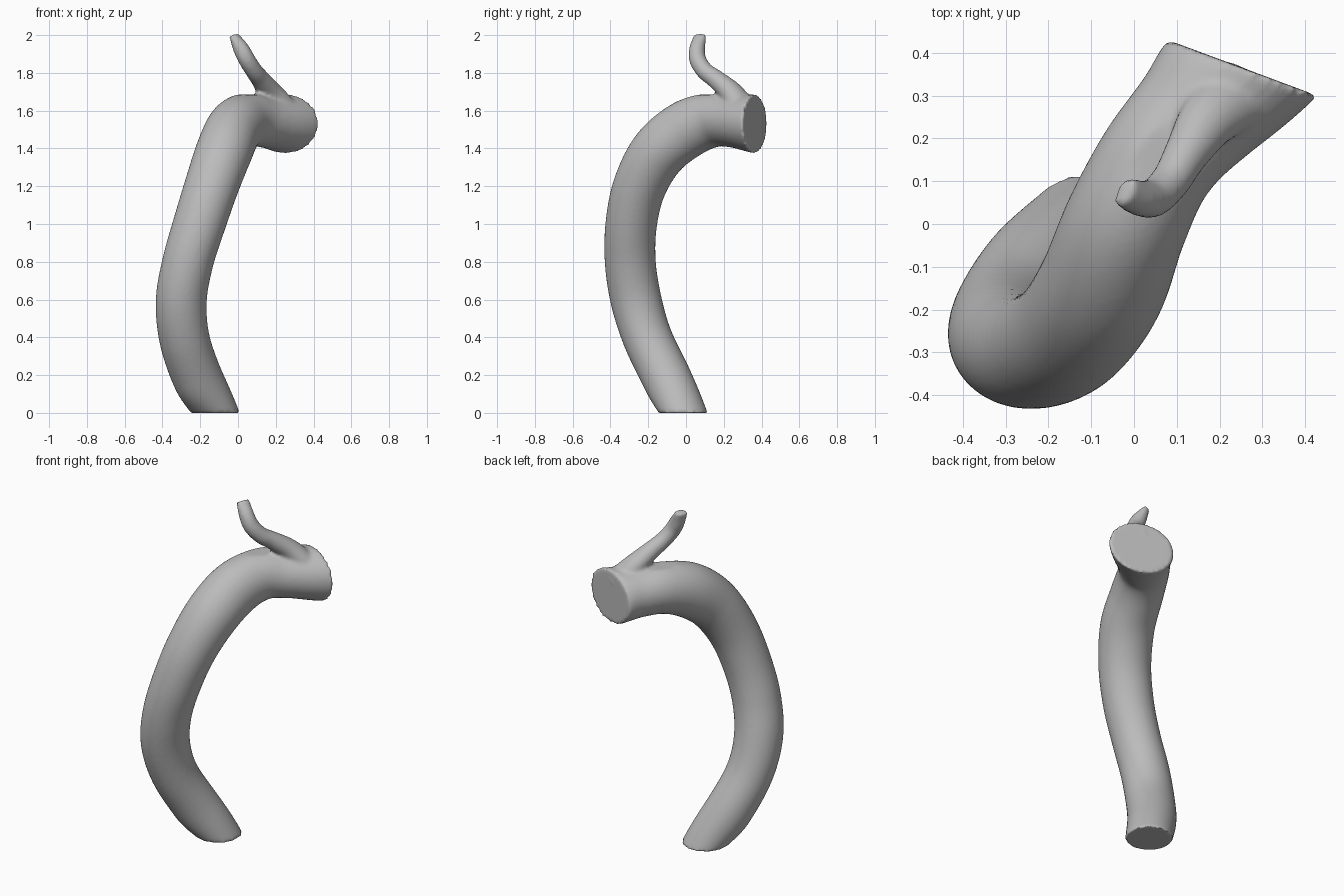
import bpy, bmesh, math
from mathutils import Vector

cube = bpy.data.objects.get("Cube")
if cube:
    bpy.data.objects.remove(cube)

bark = bpy.data.materials.new("grey_bark")
bark.use_nodes = True
grey = (0.5, 0.5, 0.5, 1)
bark.diffuse_color = grey
bark.node_tree.nodes["Principled BSDF"].inputs["Base Color"].default_value = grey

SIDES, STEPS = 32, 8


def spline(points):
    """Catmull-Rom samples through points of any dimension."""
    p = [Vector(q) for q in points]
    p = [2 * p[0] - p[1]] + p + [2 * p[-1] - p[-2]]
    out = []
    for a, b, c, d in zip(p, p[1:], p[2:], p[3:]):
        for i in range(STEPS):
            t = i / STEPS
            out.append(0.5 * (2 * b + (c - a) * t + (2 * a - 5 * b + 4 * c - d) * t * t
                              + (3 * b - a - 3 * c + d) * t ** 3))
    return out + [p[-2]]


def tube(bm, path, radii, side, start=None, end=None, top=9.0):
    """Capped tube with elliptical rings; start and end set the cut directions."""
    centres = spline(path)
    sizes = spline([(w, h, 0) for w, h in radii])
    last = len(centres) - 1
    rings = []
    for i, c in enumerate(centres):
        t = (centres[min(i + 1, last)] - centres[max(i - 1, 0)]).normalized()
        # Ease into the cut direction near either end
        for normal, distance in ((start, i), (end, last - i)):
            if normal and distance < STEPS:
                t = t.lerp(Vector(normal), 1 - distance / STEPS).normalized()
        u = Vector(side)
        u = (u - t * u.dot(t)).normalized()
        v = t.cross(u)
        ring = []
        for k in range(SIDES):
            a = math.tau * k / SIDES
            q = c + u * math.cos(a) * sizes[i].x + v * math.sin(a) * sizes[i].y
            q.z = min(q.z, top)
            ring.append(bm.verts.new(q))
        rings.append(ring)
    for r, s in zip(rings, rings[1:]):
        for k in range(SIDES):
            n = (k + 1) % SIDES
            bm.faces.new((r[k], r[n], s[n], s[k]))
    bm.faces.new(rings[0][::-1])
    bm.faces.new(rings[-1])


bm = bmesh.new()

# Bowed trunk, bending over to a sawn end
trunk_path = [(-0.12, -0.015, 0), (-0.22, -0.11, 0.2), (-0.285, -0.205, 0.4),
              (-0.3, -0.265, 0.6), (-0.265, -0.295, 0.8), (-0.205, -0.29, 1.0),
              (-0.14, -0.245, 1.2), (-0.075, -0.145, 1.38), (-0.02, 0.0, 1.5),
              (0.05, 0.14, 1.55), (0.14, 0.25, 1.545), (0.255, 0.365, 1.53)]
trunk_radii = [(0.13, 0.13), (0.135, 0.13), (0.135, 0.13), (0.135, 0.135),
               (0.135, 0.135), (0.14, 0.135), (0.145, 0.14), (0.15, 0.15),
               (0.145, 0.155), (0.14, 0.145), (0.15, 0.14), (0.187, 0.157)]
tube(bm, trunk_path, trunk_radii, (0.85, -0.52, 0),
     start=(0, 0, 1), end=(0.35, 0.94, 0), top=1.685)

# Small crooked twig rising from the top near the sawn end
twig_path = [(0.25, 0.31, 1.59), (0.175, 0.245, 1.69), (0.12, 0.16, 1.765),
             (0.085, 0.1, 1.81), (0.047, 0.062, 1.87), (0.015, 0.06, 1.93),
             (-0.022, 0.075, 2.0)]
twig_radii = [(0.09, 0.07), (0.07, 0.06), (0.052, 0.05), (0.046, 0.046),
              (0.045, 0.045), (0.042, 0.042), (0.02, 0.038)]
tube(bm, twig_path, twig_radii, (0.85, -0.52, 0))

bmesh.ops.recalc_face_normals(bm, faces=bm.faces)
mesh = bpy.data.meshes.new("trunk_with_twig")
bm.to_mesh(mesh)
bm.free()
mesh.materials.append(bark)
trunk = bpy.data.objects.new("trunk_with_twig", mesh)
bpy.context.collection.objects.link(trunk)

# Fuse trunk and twig into one skin and soften the joint
fuse = trunk.modifiers.new("fuse", 'REMESH')
fuse.mode = 'VOXEL'
fuse.voxel_size = 0.011
fuse.use_smooth_shade = True
soften = trunk.modifiers.new("soften", 'SMOOTH')
soften.factor = 0.5
soften.iterations = 4
